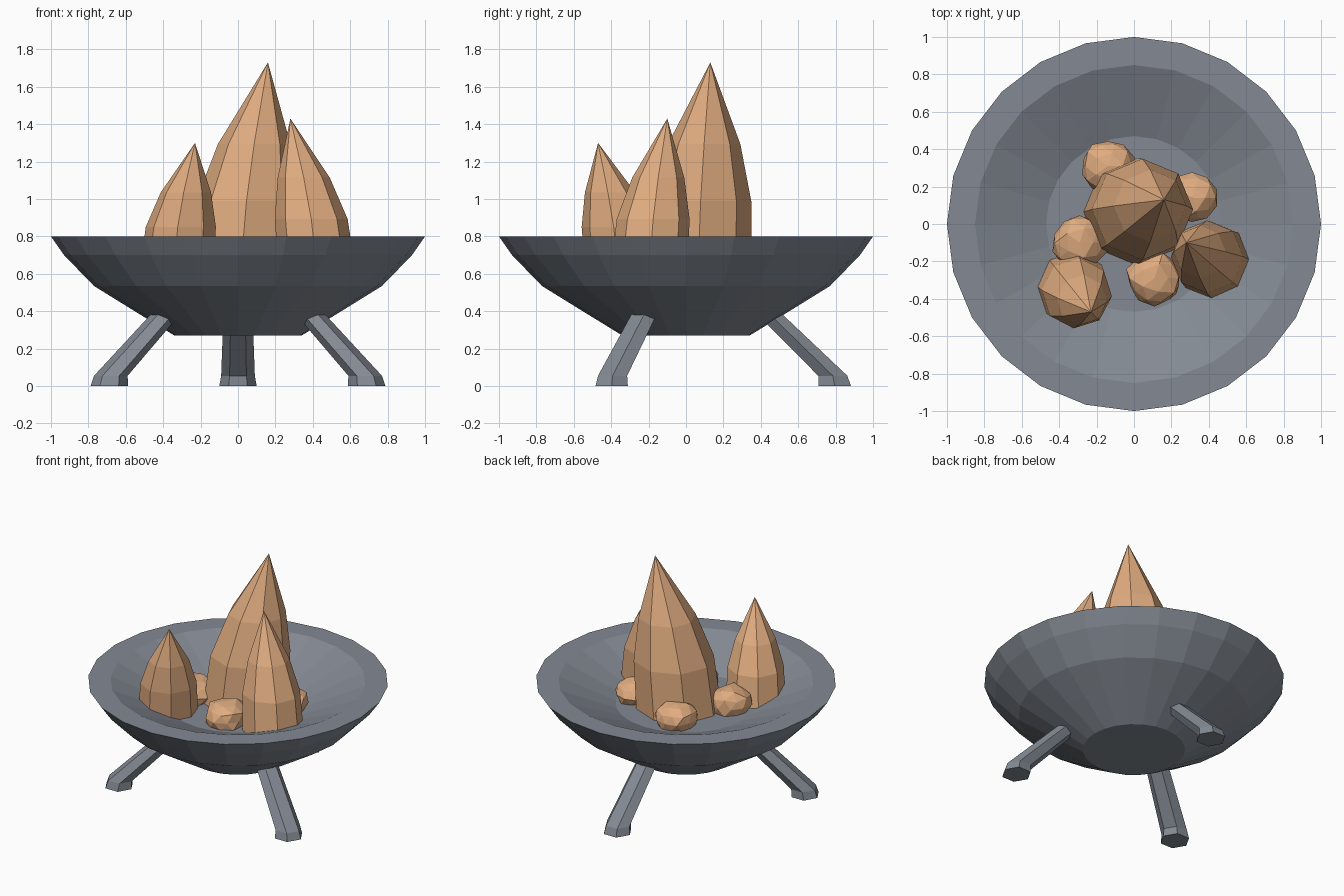
import bpy, bmesh, random
from math import sin, cos, pi, radians
from mathutils import Vector

random.seed(4)
if "Cube" in bpy.data.objects:
    bpy.data.objects.remove(bpy.data.objects["Cube"])


def material(name, rgb):
    m = bpy.data.materials.new(name)
    m.use_nodes = True
    m.diffuse_color = (*rgb, 1)
    m.node_tree.nodes["Principled BSDF"].inputs["Base Color"].default_value = (*rgb, 1)
    return m


iron = material("iron grey", (0.23, 0.255, 0.295))
ember = material("flame tan", (0.745, 0.413, 0.216))


def finish(name, bm, mat):
    bmesh.ops.recalc_face_normals(bm, faces=bm.faces)
    mesh = bpy.data.meshes.new(name)
    bm.to_mesh(mesh)
    bm.free()
    mesh.materials.append(mat)
    obj = bpy.data.objects.new(name, mesh)
    bpy.context.collection.objects.link(obj)
    return obj


def loft(name, rings, sides, mat, turn=0.0, tip=None):
    """Skin a stack of level rings (x, y, z, radius), capped or ending in a tip."""
    bm = bmesh.new()
    loops = []
    for x, y, z, r in rings:
        angles = [turn + 2 * pi * i / sides for i in range(sides)]
        loops.append([bm.verts.new((x + r * cos(a), y + r * sin(a), z)) for a in angles])
    for low, high in zip(loops, loops[1:]):
        for i in range(sides):
            j = (i + 1) % sides
            bm.faces.new((low[i], low[j], high[j], high[i]))
    bm.faces.new(loops[0])
    if tip:
        top = bm.verts.new(tip)
        for i in range(sides):
            bm.faces.new((loops[-1][i], loops[-1][(i + 1) % sides], top))
    else:
        bm.faces.new(loops[-1])
    return finish(name, bm, mat)


# Bowl: outer wall, flat rim, sloping inside and floor
profile = [(0.34, 0.27), (0.56, 0.405), (0.77, 0.535), (0.93, 0.7),
           (1.0, 0.8), (0.85, 0.8), (0.47, 0.64)]
loft("bowl", [(0, 0, z, r) for r, z in profile], 24, iron)

# Three splayed hexagonal legs with upright feet
leg_path = [(0.795, 0, 0.1), (0.785, 0.055, 0.09), (0.39, 0.44, 0.076)]
for side, degrees in (("back", 90), ("right", 210), ("left", 330)):
    a = radians(degrees)
    rings = [(d * cos(a), d * sin(a), z, r) for d, z, r in leg_path]
    loft(side + "_leg", rings, 6, iron, turn=a + pi / 6)

# Leaning flames: base centre, tip, base radius, turn
base_z = 0.64
flames = [("tall_flame", (0.016, 0.065), (0.16, 0.13, 1.73), 0.285, 0),
          ("left_flame", (0.42, -0.195), (0.28, -0.1, 1.43), 0.205, 0),
          ("right_flame", (-0.325, -0.345), (-0.23, -0.47, 1.3), 0.198, -5)]
for name, (x, y), tip, radius, turn in flames:
    rings = []
    for t, width in ((0, 1), (0.32, 0.95), (0.6, 0.68)):
        lean = t ** 1.4
        rings.append((x + (tip[0] - x) * lean, y + (tip[1] - y) * lean,
                      base_z + (tip[2] - base_z) * t, radius * width))
    loft(name, rings, 8, ember, radians(turn), tip)

# Rough embers around the flames
embers = [("back", -0.14, 0.31, 0.145), ("right", -0.29, -0.1, 0.15),
          ("front", 0.11, -0.29, 0.15), ("left", 0.31, 0.14, 0.135)]
for name, x, y, r in embers:
    bm = bmesh.new()
    bmesh.ops.create_icosphere(bm, subdivisions=2, radius=r)
    for v in bm.verts:
        v.co *= random.uniform(0.9, 1.06)
        v.co = Vector((v.co.x + x, v.co.y + y, v.co.z * 0.76 + 0.69))
    finish(name + "_ember", bm, ember)
